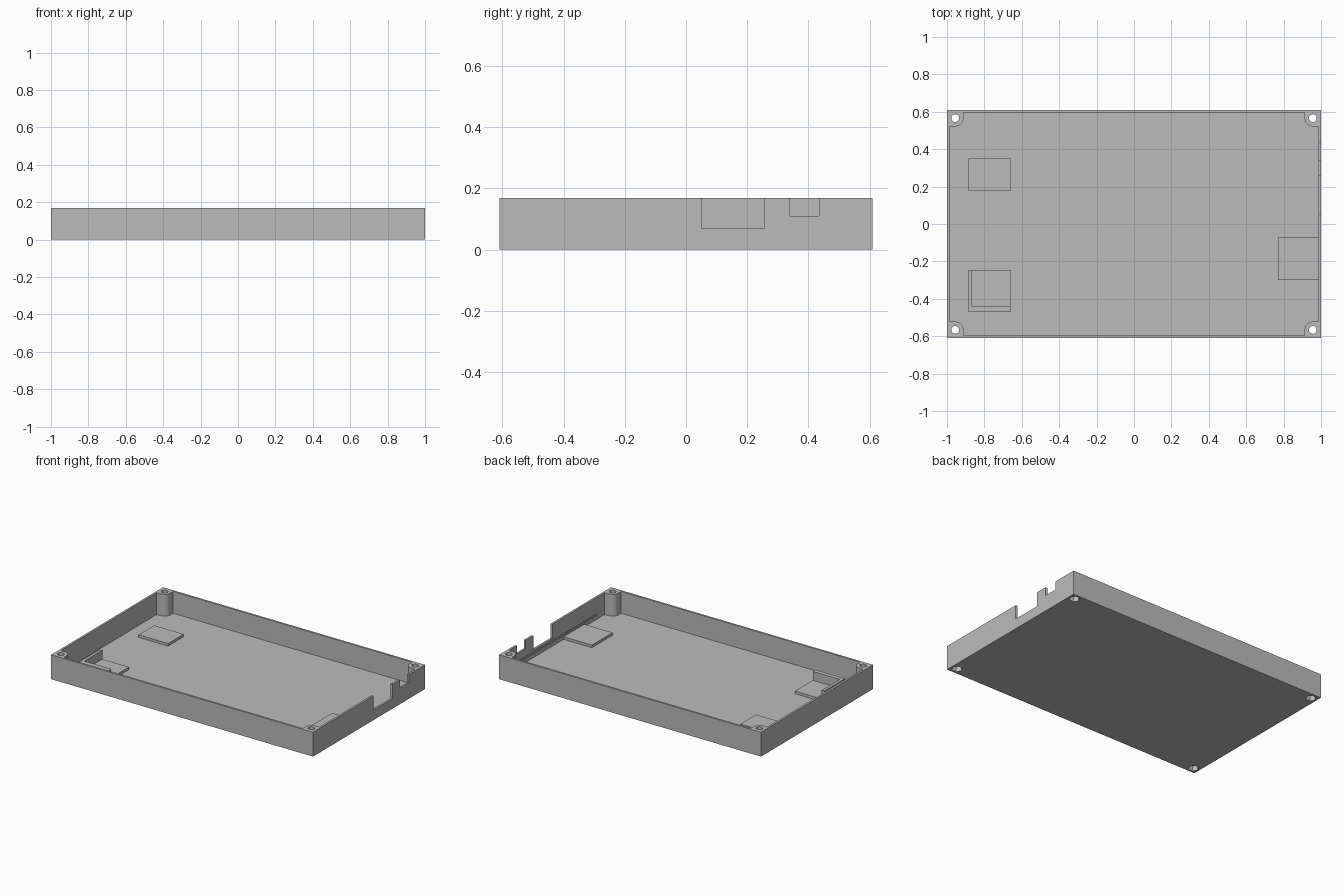
import bpy, bmesh, math
from mathutils import Matrix

if "Cube" in bpy.data.objects:
    bpy.data.objects.remove(bpy.data.objects["Cube"], do_unlink=True)

HX, HY, HZ = 1.0, 0.61, 0.168      # outer half sizes and height
WALL, FLOOR = 0.014, 0.017
POST = 0.044                       # post radius and inset of its centre
CX, CY = HX - POST, HY - POST
IX, IY = HX - WALL, HY - WALL

grey = bpy.data.materials.new("plain_grey")
grey.use_nodes = True
colour = (0.5, 0.5, 0.5, 1)
grey.diffuse_color = colour
grey.node_tree.nodes["Principled BSDF"].inputs["Base Color"].default_value = colour


def add_object(name, bm):
    bmesh.ops.recalc_face_normals(bm, faces=bm.faces)
    mesh = bpy.data.meshes.new(name)
    bm.to_mesh(mesh)
    bm.free()
    mesh.materials.append(grey)
    obj = bpy.data.objects.new(name, mesh)
    bpy.context.collection.objects.link(obj)
    return obj


def prism(name, outline, z0, z1):
    bm = bmesh.new()
    face = bm.faces.new([bm.verts.new((x, y, z0)) for x, y in outline])
    side = bmesh.ops.extrude_face_region(bm, geom=[face])["geom"]
    verts = [v for v in side if isinstance(v, bmesh.types.BMVert)]
    bmesh.ops.translate(bm, verts=verts, vec=(0, 0, z1 - z0))
    return add_object(name, bm)


def box(name, x0, x1, y0, y1, z0, z1):
    return prism(name, [(x0, y0), (x1, y0), (x1, y1), (x0, y1)], z0, z1)


def circle(x, y, r, n):
    return [(x + r * math.cos(math.tau * i / n), y + r * math.sin(math.tau * i / n))
            for i in range(n)]


# Cavity outline, leaving a rounded screw post in each corner
corner = [(IX, CY - POST), (CX, CY - POST)]
for i in range(1, 13):
    a = math.radians(270 - 90 * i / 12)
    corner.append((CX + POST * math.cos(a), CY + POST * math.sin(a)))
corner.append((CX - POST, IY))
cavity = []
for sx, sy in ((1, 1), (-1, 1), (-1, -1), (1, -1)):
    part = [(x * sx, y * sy) for x, y in corner]
    cavity += part if sx * sy > 0 else part[::-1]

case = box("case_shell", -HX, HX, -HY, HY, 0, HZ)
cutters = [prism("cavity_cutter", cavity, FLOOR, HZ + 0.1)]

# Port notches in the left wall, and the thin slot along its inner face
cutters += [
    box("large_notch_cutter", 0.9, 1.1, 0.05, 0.257, 0.07, HZ + 0.1),
    box("small_notch_cutter", 0.9, 1.1, 0.34, 0.435, 0.11, HZ + 0.1),
    box("slot_cutter", 0.9, IX + 0.006, -0.44, 0.42, 0.042, 0.054),
]

# Screw holes with hexagonal nut pockets underneath
for sx in (-1, 1):
    for sy in (-1, 1):
        x, y = sx * CX, sy * CY
        cutters.append(prism("screw_hole_cutter", circle(x, y, 0.021, 24), -0.1, HZ + 0.1))
        cutters.append(prism("nut_pocket_cutter", circle(x, y, 0.034, 6), -0.1, 0.035))

for cutter in cutters:
    cutter.hide_render = True
    mod = case.modifiers.new(cutter.name, "BOOLEAN")
    mod.operation = "DIFFERENCE"
    mod.solver = "EXACT"
    mod.object = cutter

# Bake the cuts and discard the cutters
bpy.context.view_layer.update()
graph = bpy.context.evaluated_depsgraph_get()
baked = bpy.data.meshes.new_from_object(case.evaluated_get(graph))
case.modifiers.clear()
case.data = baked
for cutter in cutters:
    bpy.data.objects.remove(cutter, do_unlink=True)

# Raised pads on the floor
PAD = 0.035
box("back_pad", -0.885, -0.66, 0.18, 0.35, FLOOR - 0.005, PAD)
box("front_pad", -0.87, -0.66, -0.44, -0.245, FLOOR - 0.005, PAD)
box("left_pad", 0.77, IX + 0.004, -0.30, -0.073, FLOOR - 0.005, PAD)

# L-shaped fence around the front pad
prism("corner_fence", [(-0.885, -0.47), (-0.66, -0.47), (-0.66, -0.44),
                       (-0.865, -0.44), (-0.865, -0.245), (-0.885, -0.245)],
      FLOOR - 0.005, 0.096)

# Smooth the curved posts and holes, keep the edges sharp
bpy.ops.object.select_all(action="DESELECT")
case.select_set(True)
bpy.context.view_layer.objects.active = case
bpy.ops.object.shade_smooth_by_angle(angle=math.radians(30))
